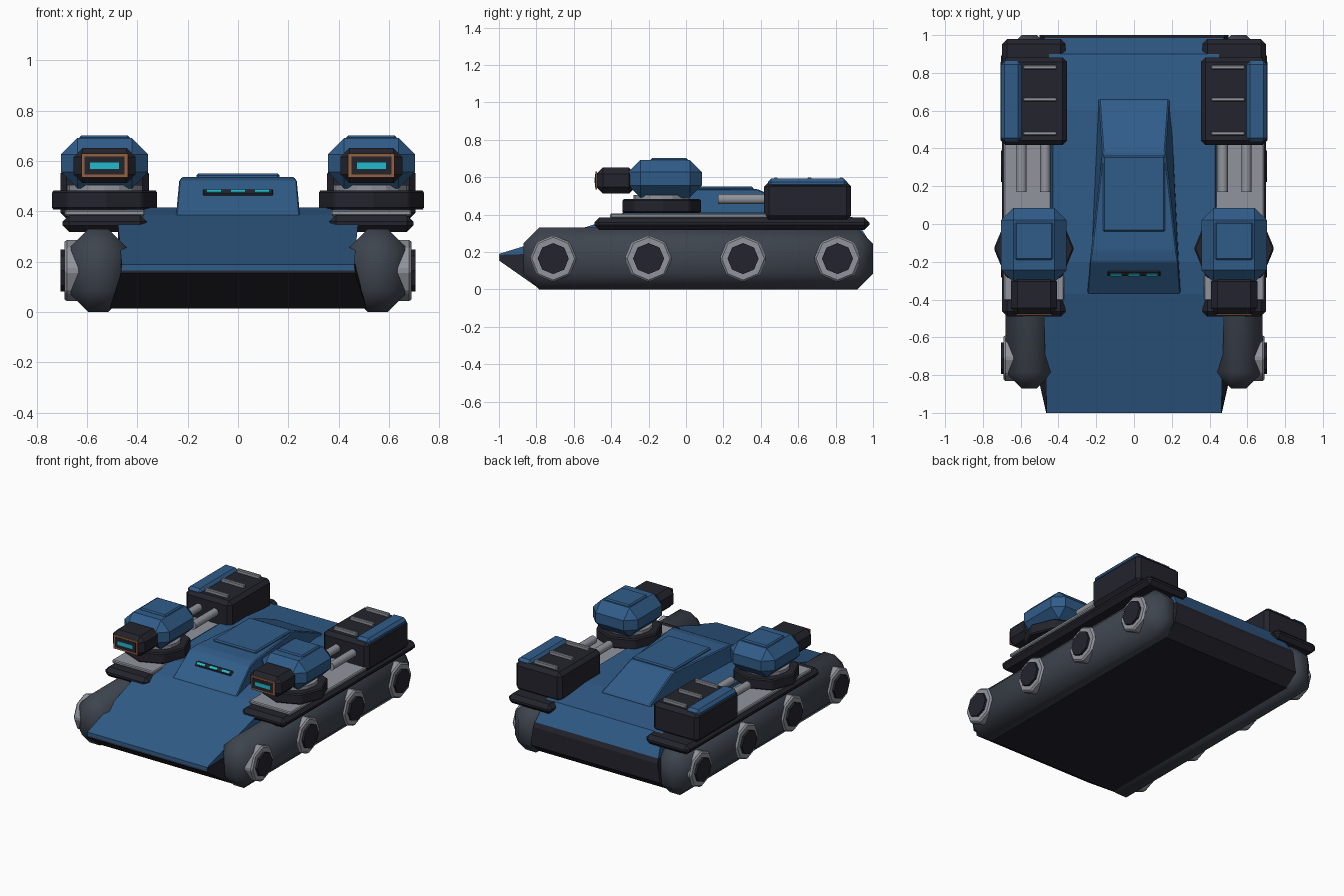
import bpy, bmesh, math
from mathutils import Matrix

if "Cube" in bpy.data.objects:
    bpy.data.objects.remove(bpy.data.objects["Cube"])


def material(name, rgb):
    m = bpy.data.materials.new(name)
    m.use_nodes = True
    m.diffuse_color = (*rgb, 1)
    m.node_tree.nodes["Principled BSDF"].inputs["Base Color"].default_value = (*rgb, 1)
    return m


BLUE = material("armour blue", (0.03, 0.107, 0.25))
CHARCOAL = material("charcoal", (0.017, 0.017, 0.026))
SLATE = material("slate", (0.048, 0.058, 0.076))
GREY = material("metal grey", (0.28, 0.295, 0.33))
COPPER = material("copper", (0.3, 0.12, 0.05))
CYAN = material("glowing cyan", (0.015, 0.5, 0.6))


def finish(bm, name, mat, bevel=0.0, smooth=0):
    bmesh.ops.recalc_face_normals(bm, faces=bm.faces)
    if bevel:
        bmesh.ops.bevel(bm, geom=bm.edges[:], offset=bevel, segments=1,
                        affect='EDGES', clamp_overlap=True)
    mesh = bpy.data.meshes.new(name)
    bm.to_mesh(mesh)
    bm.free()
    mesh.materials.append(mat)
    obj = bpy.data.objects.new(name, mesh)
    bpy.context.collection.objects.link(obj)
    if smooth:
        bpy.ops.object.select_all(action='DESELECT')
        obj.select_set(True)
        bpy.context.view_layer.objects.active = obj
        bpy.ops.object.shade_smooth_by_angle(angle=math.radians(smooth))
    return obj


def box(name, mat, centre, size, bevel=0.0, tilt=0.0, smooth=0):
    bm = bmesh.new()
    m = Matrix.Translation(centre) @ Matrix.Rotation(tilt, 4, 'X')
    bmesh.ops.create_cube(bm, size=1, matrix=Matrix.Diagonal((*size, 1)))
    obj = finish(bm, name, mat, bevel, smooth)
    obj.matrix_world = m
    return obj


def rod(name, mat, centre, axis, radius, depth, sides, bevel=0.0, smooth=0):
    bm = bmesh.new()
    turn = {'X': Matrix.Rotation(math.pi / 2, 4, 'Y'),
            'Y': Matrix.Rotation(math.pi / 2, 4, 'X'), 'Z': Matrix()}[axis]
    bmesh.ops.create_cone(bm, cap_ends=True, segments=sides, radius1=radius,
                          radius2=radius, depth=depth,
                          matrix=Matrix.Translation(centre) @ turn)
    return finish(bm, name, mat, bevel, smooth)


def slab(name, mat, outline, bevel=0.0):
    """Side outline of (y, z, half width) points, joined across the hull."""
    bm = bmesh.new()
    a = [bm.verts.new((w, y, z)) for y, z, w in outline]
    b = [bm.verts.new((-w, y, z)) for y, z, w in outline]
    bm.faces.new(a)
    bm.faces.new(b[::-1])
    for i in range(len(a)):
        j = (i + 1) % len(a)
        bm.faces.new((a[i], b[i], b[j], a[j]))
    return finish(bm, name, mat, bevel)


# Lower hull and armoured deck
slab("lower_hull", CHARCOAL, [
    (-1, 0.155, 0.465), (-0.99, 0.185, 0.465), (0.985, 0.25, 0.48), (1, 0.22, 0.48),
    (1, 0.09, 0.5), (0.91, 0.015, 0.5), (-0.8, 0.015, 0.51)])
slab("deck", BLUE, [
    (-1, 0.165, 0.462), (-1, 0.19, 0.462), (-0.37, 0.385, 0.48), (-0.2, 0.415, 0.43),
    (0.6, 0.415, 0.43), (0.9, 0.385, 0.45), (0.985, 0.25, 0.475), (0.9, 0.2, 0.475)])

# Cabin with roof panel and vision slit
slab("cabin", BLUE, [
    (-0.372, 0.36, 0.247), (-0.37, 0.385, 0.247), (-0.2, 0.525, 0.235),
    (-0.14, 0.537, 0.225), (0.38, 0.537, 0.165), (0.66, 0.42, 0.185),
    (0.66, 0.38, 0.195)], 0.006)
box("roof_panel", BLUE, (0, 0.16, 0.538), (0.33, 0.4, 0.026), 0.008)
SLOPE = math.atan2(0.14, 0.17)
box("vision_slit", CHARCOAL, (0, -0.262, 0.475), (0.28, 0.036, 0.012), 0.005, SLOPE)
for i in (-1, 0, 1):
    box(f"slit_light_{i + 2}", CYAN, (i * 0.095, -0.267, 0.477),
        (0.06, 0.016, 0.012), 0, SLOPE)

for side, s in (("left", 1), ("right", -1)):
    X = 0.53 * s

    # Track pod and wheels
    box(f"{side}_track_pod", SLATE, (0.555 * s, 0.065, 0.165), (0.25, 1.87, 0.33),
        0.085, smooth=60)
    for i, y in enumerate((-0.71, -0.2, 0.305, 0.81), 1):
        rod(f"{side}_wheel_{i}", GREY, (0.655 * s, y, 0.165), 'X', 0.125, 0.07, 8, 0.01)
        rod(f"{side}_hub_{i}", CHARCOAL, (0.67 * s, y, 0.165), 'X', 0.083, 0.07, 8)

    # Fender and walkway plate
    box(f"{side}_fender", CHARCOAL, (X, 0.245, 0.352), (0.335, 1.47, 0.066), 0.026)
    box(f"{side}_walkway", GREY, (X, 0.03, 0.394), (0.32, 0.87, 0.024), 0.006)

    # Turret on its octagonal base
    rod(f"{side}_turret_base", CHARCOAL, (X, -0.13, 0.445), 'Z', 0.212, 0.075, 8, 0.008)
    rod(f"{side}_turret_collar", GREY, (X, -0.13, 0.49), 'Z', 0.15, 0.03, 16)
    box(f"{side}_turret", BLUE, (X, -0.112, 0.592), (0.346, 0.395, 0.2), 0.065)
    box(f"{side}_turret_hatch", BLUE, (X, -0.09, 0.69), (0.2, 0.2, 0.024), 0.008)

    # Muzzle with framed lens
    box(f"{side}_muzzle", CHARCOAL, (X, -0.375, 0.582), (0.245, 0.21, 0.14), 0.035)
    box(f"{side}_lens_frame", COPPER, (X, -0.48, 0.582), (0.185, 0.008, 0.096))
    box(f"{side}_lens_recess", CHARCOAL, (X, -0.482, 0.582), (0.16, 0.009, 0.072))
    box(f"{side}_lens", CYAN, (X, -0.484, 0.582), (0.115, 0.009, 0.026))

    # Feed pipes between turret and rear pack
    for i, dx in enumerate((-0.06, 0.065), 1):
        rod(f"{side}_pipe_{i}", GREY, ((0.53 + dx) * s, 0.31, 0.483), 'Y',
            0.027, 0.28, 12, 0, 40)

    # Rear pack with blue cover and ribs
    box(f"{side}_rear_pack", CHARCOAL, (X, 0.65, 0.473), (0.352, 0.465, 0.205), 0.025)
    box(f"{side}_pack_cover", BLUE, (0.65 * s, 0.65, 0.568), (0.108, 0.425, 0.05), 0.018)
    for i, y in enumerate((0.48, 0.66, 0.83), 1):
        box(f"{side}_pack_rib_{i}", GREY, (0.498 * s, y, 0.585), (0.18, 0.022, 0.028), 0.005)
